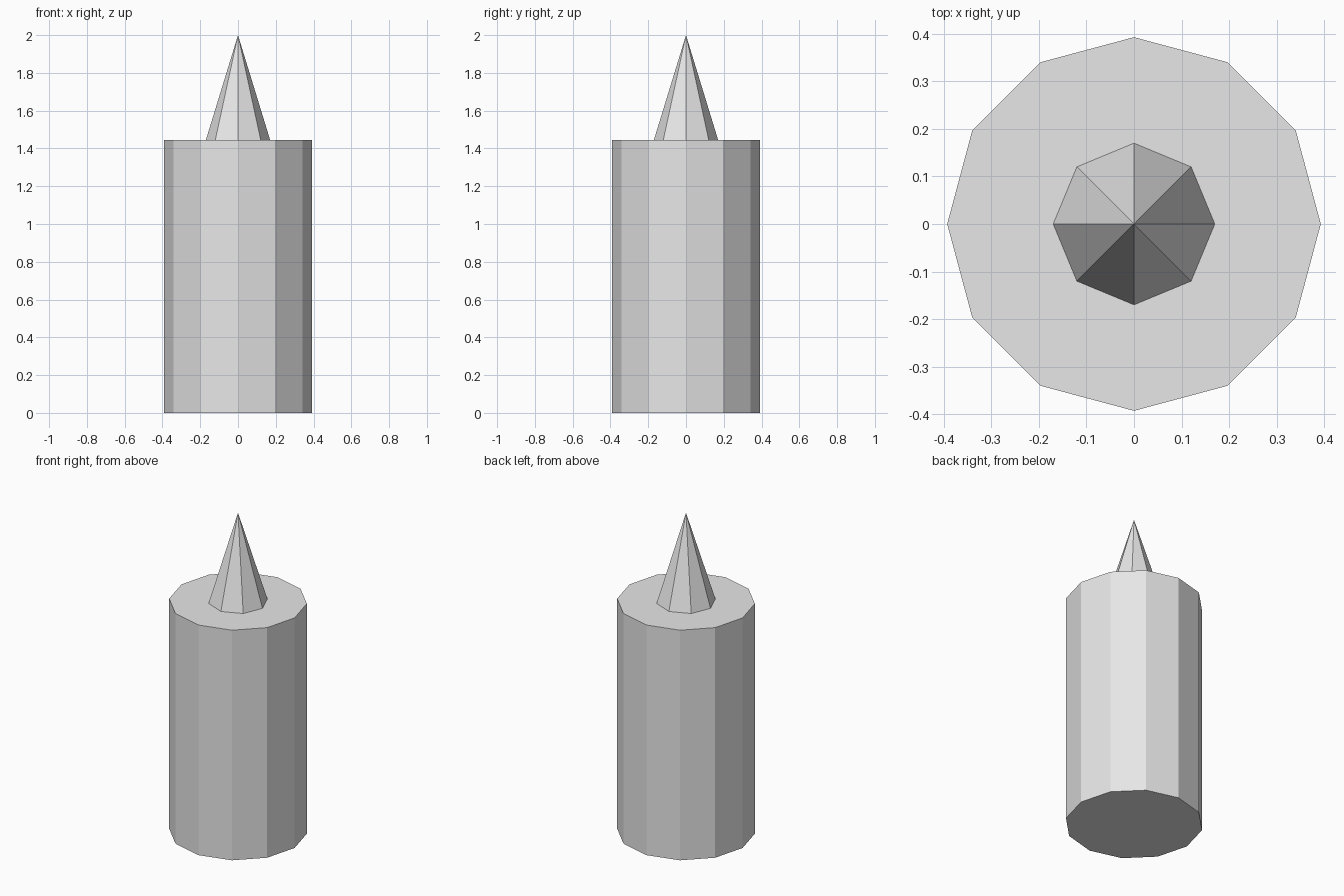
import bpy, bmesh
from mathutils import Matrix

if "Cube" in bpy.data.objects:
    bpy.data.objects.remove(bpy.data.objects["Cube"])

BODY_TOP = 1.445

grey = bpy.data.materials.new("light_grey")
grey.diffuse_color = (0.8, 0.8, 0.8, 1.0)
grey.use_nodes = True
grey.node_tree.nodes["Principled BSDF"].inputs["Base Color"].default_value = grey.diffuse_color


def tapered(name, sides, r_bottom, r_top, z0, z1):
    """Flat-faced prism or cone standing between two heights, a corner on +x."""
    bm = bmesh.new()
    bmesh.ops.create_cone(bm, cap_ends=True, segments=sides,
                          radius1=r_bottom, radius2=r_top, depth=z1 - z0,
                          matrix=Matrix.Translation((0, 0, (z0 + z1) / 2)))
    bmesh.ops.remove_doubles(bm, verts=bm.verts, dist=1e-5)
    bmesh.ops.recalc_face_normals(bm, faces=bm.faces)
    mesh = bpy.data.meshes.new(name)
    bm.to_mesh(mesh)
    bm.free()
    mesh.materials.append(grey)
    obj = bpy.data.objects.new(name, mesh)
    bpy.context.collection.objects.link(obj)
    return obj


# Twelve-sided column
tapered("body", 12, 0.393, 0.393, 0.0, BODY_TOP)

# Eight-sided spike on top
tapered("spike", 8, 0.17, 0.0, BODY_TOP, 2.0)
